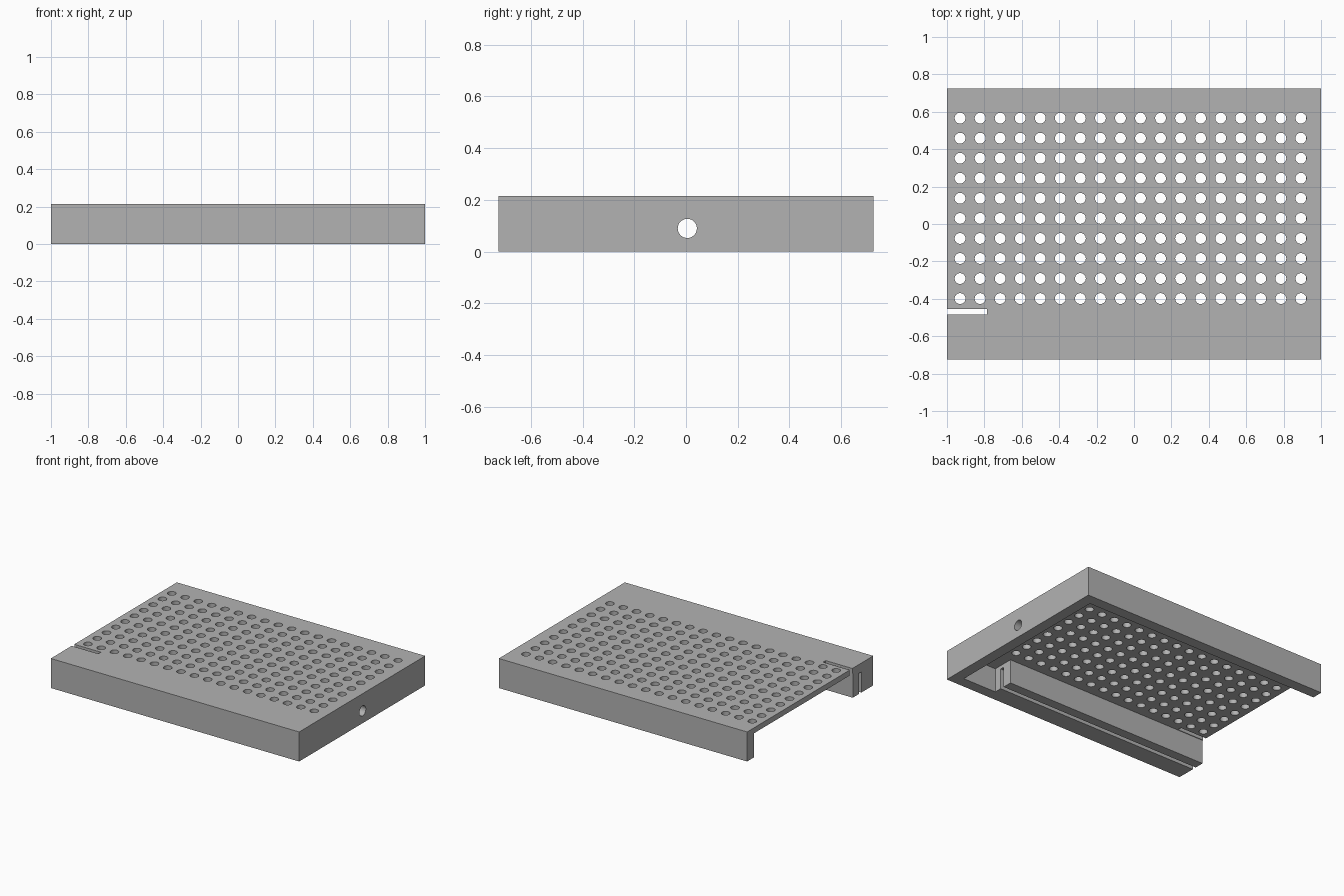
import bpy, bmesh, math
from mathutils import Matrix

if "Cube" in bpy.data.objects:
    bpy.data.objects.remove(bpy.data.objects["Cube"], do_unlink=True)

grey = bpy.data.materials.new("plain grey")
grey.use_nodes = True
COLOUR = (0.45, 0.45, 0.45, 1)
grey.diffuse_color = COLOUR
grey.node_tree.nodes["Principled BSDF"].inputs["Base Color"].default_value = COLOUR

HALF_X, HALF_Y, HEIGHT = 1.0, 0.725, 0.215
WALL, CEILING = 0.08, 0.175
IN_X, IN_Y = HALF_X - WALL, HALF_Y - WALL
RAIL_Y, RAIL_END = -0.49, 0.65
OUT = 0.1  # cutter overshoot


def make_object(name, bm):
    bmesh.ops.recalc_face_normals(bm, faces=bm.faces[:])
    mesh = bpy.data.meshes.new(name)
    bm.to_mesh(mesh)
    bm.free()
    mesh.materials.append(grey)
    obj = bpy.data.objects.new(name, mesh)
    bpy.context.collection.objects.link(obj)
    return obj


def prism(name, outline, z0, z1):
    bm = bmesh.new()
    face = bm.faces.new([bm.verts.new((x, y, z0)) for x, y in outline])
    grown = bmesh.ops.extrude_face_region(bm, geom=[face])["geom"]
    bmesh.ops.translate(bm, vec=(0, 0, z1 - z0),
                        verts=[v for v in grown if isinstance(v, bmesh.types.BMVert)])
    return make_object(name, bm)


def box(name, x0, x1, y0, y1, z0, z1):
    return prism(name, [(x0, y0), (x1, y0), (x1, y1), (x0, y1)], z0, z1)


def cylinders(name, centres, radius, depth, turn=Matrix()):
    bm = bmesh.new()
    for c in centres:
        bmesh.ops.create_cone(bm, cap_ends=True, segments=32, radius1=radius, radius2=radius,
                              depth=depth, matrix=Matrix.Translation(c) @ turn)
    return make_object(name, bm)


# Solid cover, later hollowed out
cover = box("perforated_cover", -HALF_X, HALF_X, -HALF_Y, HALF_Y, 0, HEIGHT)

# Cavity, open underneath and on the right end, leaving a thick rail along the front
cavity = prism("cavity_cutter", [
    (-HALF_X - OUT, RAIL_Y), (RAIL_END, RAIL_Y), (RAIL_END, -IN_Y),
    (IN_X, -IN_Y), (IN_X, IN_Y), (-HALF_X - OUT, IN_Y)], -OUT, CEILING)

# Long groove in the underside of the rail
groove = box("groove_cutter", -HALF_X - OUT, RAIL_END + 0.05, -0.59, -0.56, -OUT, 0.15)

# Short slot through the top at the open end
slot = box("slot_cutter", -HALF_X - OUT, -0.785, -0.485, -0.455, 0.1, HEIGHT + OUT)

# Grid of vent holes and the round port in the end wall
PITCH = 0.1072
vents = cylinders("vent_cutter", [(-0.93 + PITCH * i, 0.566 - PITCH * j, HEIGHT)
                                  for i in range(18) for j in range(10)], 0.029, 0.2)
port = cylinders("port_cutter", [(HALF_X, 0.005, 0.09)], 0.037, 0.3,
                 Matrix.Rotation(math.pi / 2, 4, "Y"))

cutters = [cavity, groove, slot, vents, port]
for cutter in cutters:
    mod = cover.modifiers.new(cutter.name, "BOOLEAN")
    mod.operation, mod.solver, mod.object = "DIFFERENCE", "EXACT", cutter
    cutter.hide_render = True

bpy.ops.object.select_all(action="DESELECT")
cover.select_set(True)
bpy.context.view_layer.objects.active = cover
for mod in list(cover.modifiers):
    bpy.ops.object.modifier_apply(modifier=mod.name)
for cutter in cutters:
    bpy.data.objects.remove(cutter, do_unlink=True)
bpy.ops.object.shade_smooth_by_angle(angle=math.radians(30))
